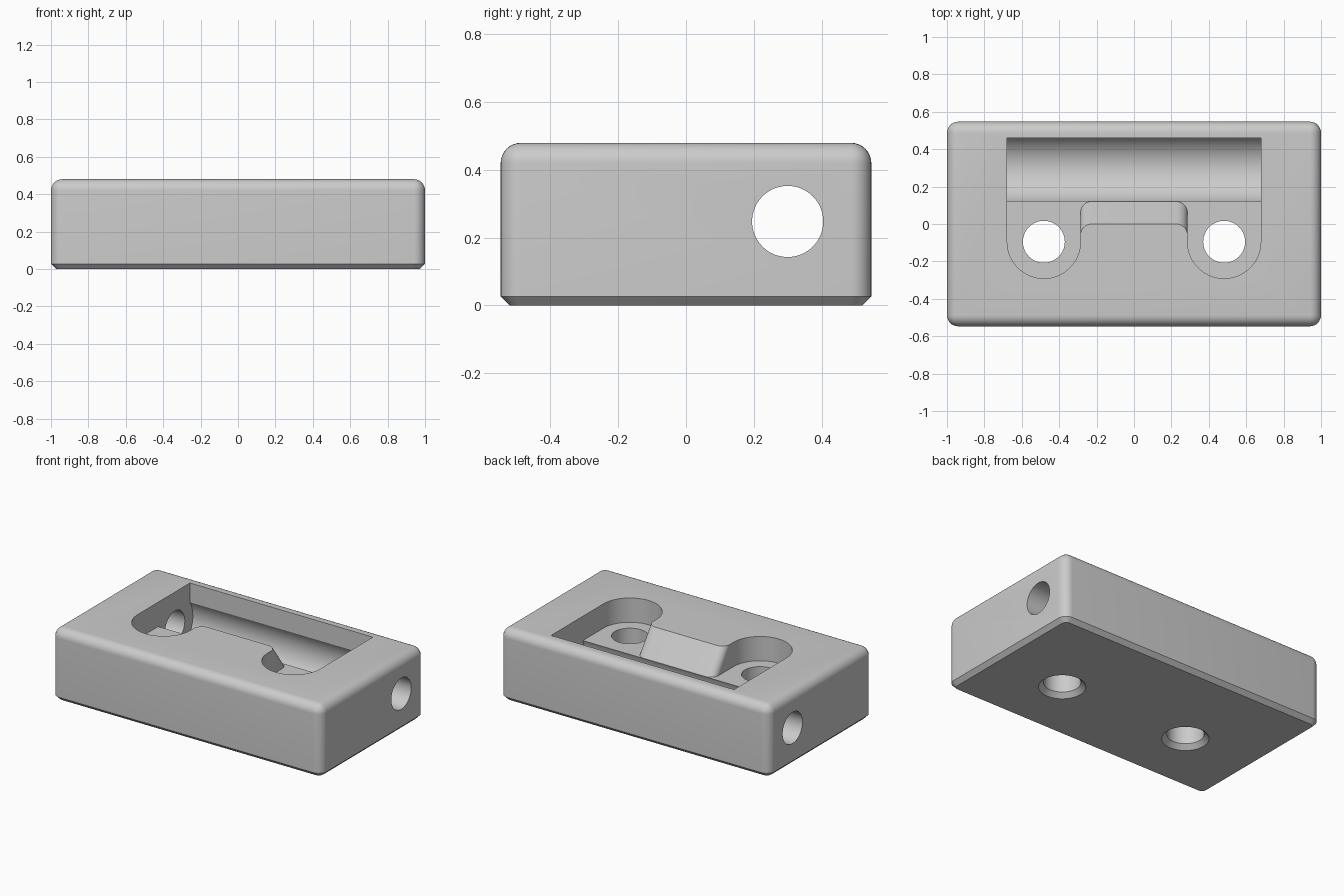
import bpy
import bmesh
from math import cos, sin, pi, radians
from mathutils import Matrix, Vector

if "Cube" in bpy.data.objects:
    bpy.data.objects.remove(bpy.data.objects["Cube"], do_unlink=True)

HALF_Y, HEIGHT = 0.547, 0.48
FLOOR = 0.317                      # pocket floor level
AXLE = Vector((0, 0.30, 0.248))    # axis of the trough and side holes
SLOT_X, SLOT_Y, SLOT_R = 0.482, -0.095, 0.196

grey = bpy.data.materials.new("plain grey")
grey.use_nodes = True
grey.diffuse_color = (0.6, 0.6, 0.6, 1)
grey.node_tree.nodes["Principled BSDF"].inputs["Base Color"].default_value = (0.6, 0.6, 0.6, 1)


def make_object(name, bm):
    bmesh.ops.recalc_face_normals(bm, faces=bm.faces)
    mesh = bpy.data.meshes.new(name)
    bm.to_mesh(mesh)
    bm.free()
    mesh.materials.append(grey)
    obj = bpy.data.objects.new(name, mesh)
    bpy.context.collection.objects.link(obj)
    return obj


def cone(name, centre, r1, r2, length, along_x=False, sides=64):
    bm = bmesh.new()
    turn = Matrix.Rotation(pi / 2, 4, 'Y') if along_x else Matrix()
    bmesh.ops.create_cone(bm, cap_ends=True, segments=sides, radius1=r1, radius2=r2,
                          depth=length, matrix=Matrix.Translation(centre) @ turn)
    return make_object(name, bm)


def arc(cx, cy, r, start, end, steps):
    angles = [radians(start + (end - start) * i / steps) for i in range(steps + 1)]
    return [(cx + r * cos(a), cy + r * sin(a)) for a in angles]


def pocket_outline(shift):
    # Right half: back corner, rounded slot end, then the tongue corner
    half = [(SLOT_X + SLOT_R, 0.46)]
    half += arc(SLOT_X, SLOT_Y, SLOT_R, 0, -180, 32)
    half += arc(SLOT_X - SLOT_R - 0.06, 0.06 - shift, 0.06, 0, 90, 10)
    return half + [(-x, y) for x, y in reversed(half)]


# Block with rounded sides and top, and a chamfered base
bm = bmesh.new()
bmesh.ops.create_cube(bm, size=1, matrix=Matrix.Translation((0, 0, HEIGHT / 2))
                      @ Matrix.Diagonal((2, 2 * HALF_Y, HEIGHT, 1)))
rounded = [e for e in bm.edges if max(v.co.z for v in e.verts) > 0.1]
bmesh.ops.bevel(bm, geom=rounded, offset=0.06, segments=8, profile=0.5, affect='EDGES')
base_edges = [e for e in bm.edges if all(v.co.z < 0.001 for v in e.verts)]
bmesh.ops.bevel(bm, geom=base_edges, offset=0.027, segments=1, affect='EDGES')
block = make_object("mounting_block", bm)

# Pocket cutter, with the sloping tongue left standing in the middle
bm = bmesh.new()
top = HEIGHT + 0.01
slope = 0.12 * (top - FLOOR) / (HEIGHT - FLOOR)
rings = [[bm.verts.new((x, y, z)) for x, y in pocket_outline(shift)]
         for z, shift in ((FLOOR, 0), (top, slope))]
for ring in rings:
    bm.faces.new(ring)
count = len(rings[0])
for i in range(count):
    j = (i + 1) % count
    bm.faces.new((rings[0][i], rings[0][j], rings[1][j], rings[1][i]))
cutters = [make_object("pocket_cutter", bm)]

# Round trough and the smaller hole right through both ends
cutters.append(cone("trough_cutter", AXLE, 0.19, 0.19, 2 * (SLOT_X + SLOT_R), True, 96))
cutters.append(cone("axle_hole_cutter", AXLE, 0.105, 0.105, 2.4, True))

# Screw holes, chamfered underneath
for side in (-1, 1):
    x = side * SLOT_X
    cutters.append(cone("screw_hole_cutter", (x, SLOT_Y, 0.18), 0.112, 0.112, 0.44))
    cutters.append(cone("hole_chamfer_cutter", (x, SLOT_Y, 0.01), 0.152, 0.112, 0.04))

for cutter in cutters:
    cutter.hide_render = True
    mod = block.modifiers.new(cutter.name, 'BOOLEAN')
    mod.operation = 'DIFFERENCE'
    mod.solver = 'EXACT'
    mod.object = cutter

# Keep the cut result and drop the helpers
graph = bpy.context.evaluated_depsgraph_get()
result = bpy.data.meshes.new_from_object(block.evaluated_get(graph))
block.modifiers.clear()
block.data = result
for cutter in cutters:
    bpy.data.objects.remove(cutter, do_unlink=True)

bpy.ops.object.select_all(action='DESELECT')
block.select_set(True)
bpy.context.view_layer.objects.active = block
bpy.ops.object.shade_smooth_by_angle(angle=radians(30))
